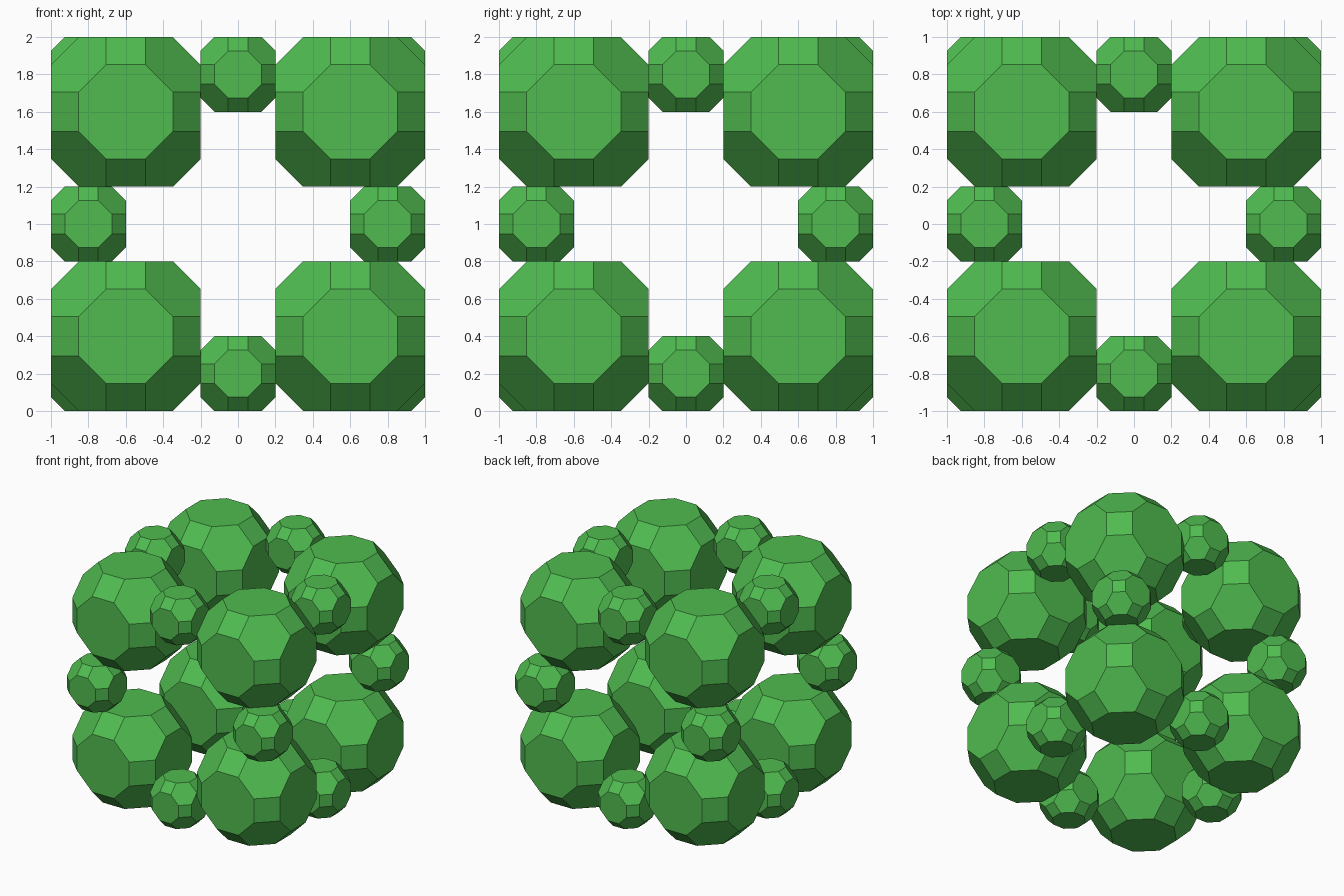
import bpy, bmesh, math
from itertools import permutations, product

if "Cube" in bpy.data.objects:
    bpy.data.objects.remove(bpy.data.objects["Cube"])

green = bpy.data.materials.new("green")
green.diffuse_color = (0.08, 0.5, 0.08, 1)
green.use_nodes = True
green.node_tree.nodes["Principled BSDF"].inputs["Base Color"].default_value = green.diffuse_color


def ball_mesh(name, radius):
    """Truncated cuboctahedron whose octagons lie at the given distance."""
    r2 = math.sqrt(2)
    k = radius / (1 + 2 * r2)
    bm = bmesh.new()
    for p in permutations((k, k * (1 + r2), radius)):
        for s in product((-1, 1), repeat=3):
            bm.verts.new([a * b for a, b in zip(p, s)])
    bmesh.ops.convex_hull(bm, input=bm.verts)
    # merge hull triangles into squares, hexagons and octagons
    bmesh.ops.dissolve_limit(bm, angle_limit=math.radians(2),
                             verts=bm.verts, edges=bm.edges)
    bmesh.ops.recalc_face_normals(bm, faces=bm.faces)
    mesh = bpy.data.meshes.new(name)
    bm.to_mesh(mesh)
    bm.free()
    mesh.materials.append(green)
    return mesh


def place(name, mesh, x, y, z):
    ob = bpy.data.objects.new(name, mesh)
    ob.location = (x, y, z + 1)
    bpy.context.collection.objects.link(ob)


large = ball_mesh("large_ball", 0.4)
small = ball_mesh("small_ball", 0.2)

# large balls on cube corners, small balls on cube edge midpoints
for c in product((-1, 0, 1), repeat=3):
    zeros = c.count(0)
    if zeros == 0:
        place("corner_ball", large, *[0.6 * v for v in c])
    elif zeros == 1:
        place("edge_ball", small, *[0.8 * v for v in c])
